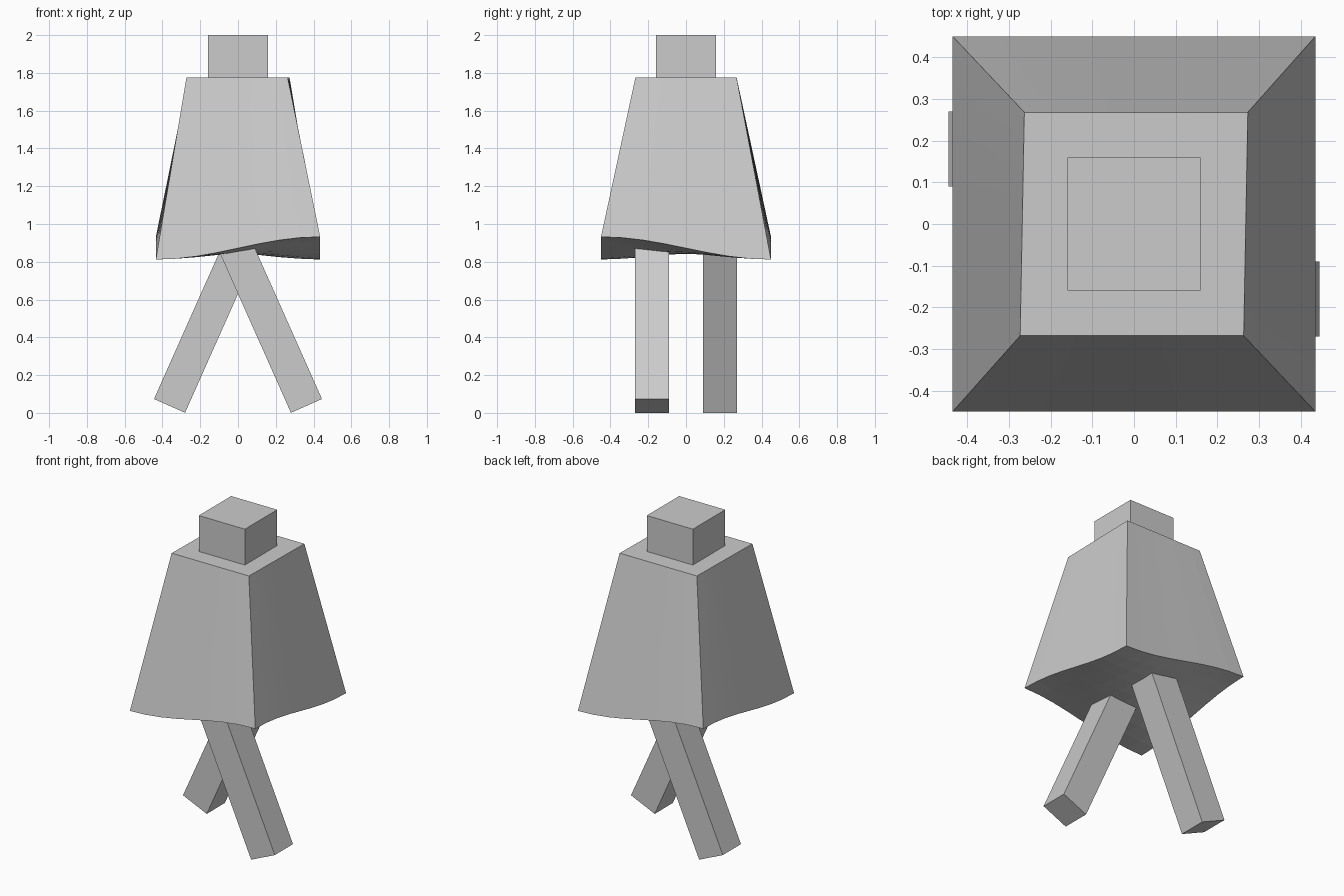
import bpy
import bmesh
from math import sin, cos, pi, radians
from mathutils import Matrix, Vector

cube = bpy.data.objects.get("Cube")
if cube:
    bpy.data.objects.remove(cube, do_unlink=True)

grey = bpy.data.materials.new("plain grey")
grey.use_nodes = True
grey.diffuse_color = (0.6, 0.6, 0.6, 1)
grey.node_tree.nodes["Principled BSDF"].inputs["Base Color"].default_value = (0.6, 0.6, 0.6, 1)


def finish(name, bm):
    """Turn a bmesh into a flat-shaded object with the grey material."""
    bmesh.ops.recalc_face_normals(bm, faces=bm.faces[:])
    mesh = bpy.data.meshes.new(name)
    bm.to_mesh(mesh)
    bm.free()
    mesh.materials.append(grey)
    obj = bpy.data.objects.new(name, mesh)
    bpy.context.collection.objects.link(obj)
    return obj


def box(name, size, matrix):
    bm = bmesh.new()
    bmesh.ops.create_cube(bm, size=1)
    bm.transform(matrix @ Matrix.Diagonal((*size, 1)))
    return finish(name, bm)


# Cloak: a square grid for the wavy underside, its rim pulled up to the shoulders
bm = bmesh.new()
bmesh.ops.create_grid(bm, x_segments=8, y_segments=8, size=1)
rim = [e for e in bm.edges if e.is_boundary]
lower = bm.verts[:]
new = bmesh.ops.extrude_edge_only(bm, edges=rim)["geom"]
upper = [v for v in new if isinstance(v, bmesh.types.BMVert)]
for v in upper:
    u, w = v.co.x, v.co.y
    v.co = (0.268 * u + 0.005 * w, 0.268 * w, 1.775)
for v in lower:
    u, w = v.co.x, v.co.y
    wave = 0.06 * sin(u * pi / 2) * sin(w * pi / 2)
    sag = 0.03 * cos(u * pi / 2) * cos(w * pi / 2)
    v.co = (0.435 * u, 0.45 * w, 0.872 - wave - sag)
bmesh.ops.contextual_create(bm, geom=[e for e in new if isinstance(e, bmesh.types.BMEdge)])
finish("cloak", bm)

# Head: a block sitting on the shoulders
box("head", (0.32, 0.32, 0.225), Matrix.Translation((0, 0, 1.8875)))

# Legs: striding bars, one forward and one behind, splayed to opposite sides
for name, side in (("left_leg", 1), ("right_leg", -1)):
    foot = Vector((0.3625 * side, -0.18 * side, 0.037))
    lean = Matrix.Rotation(radians(-24 * side), 4, "Y")
    box(name, (0.18, 0.18, 1.0),
        Matrix.Translation(foot) @ lean @ Matrix.Translation((0, 0, 0.5)))
